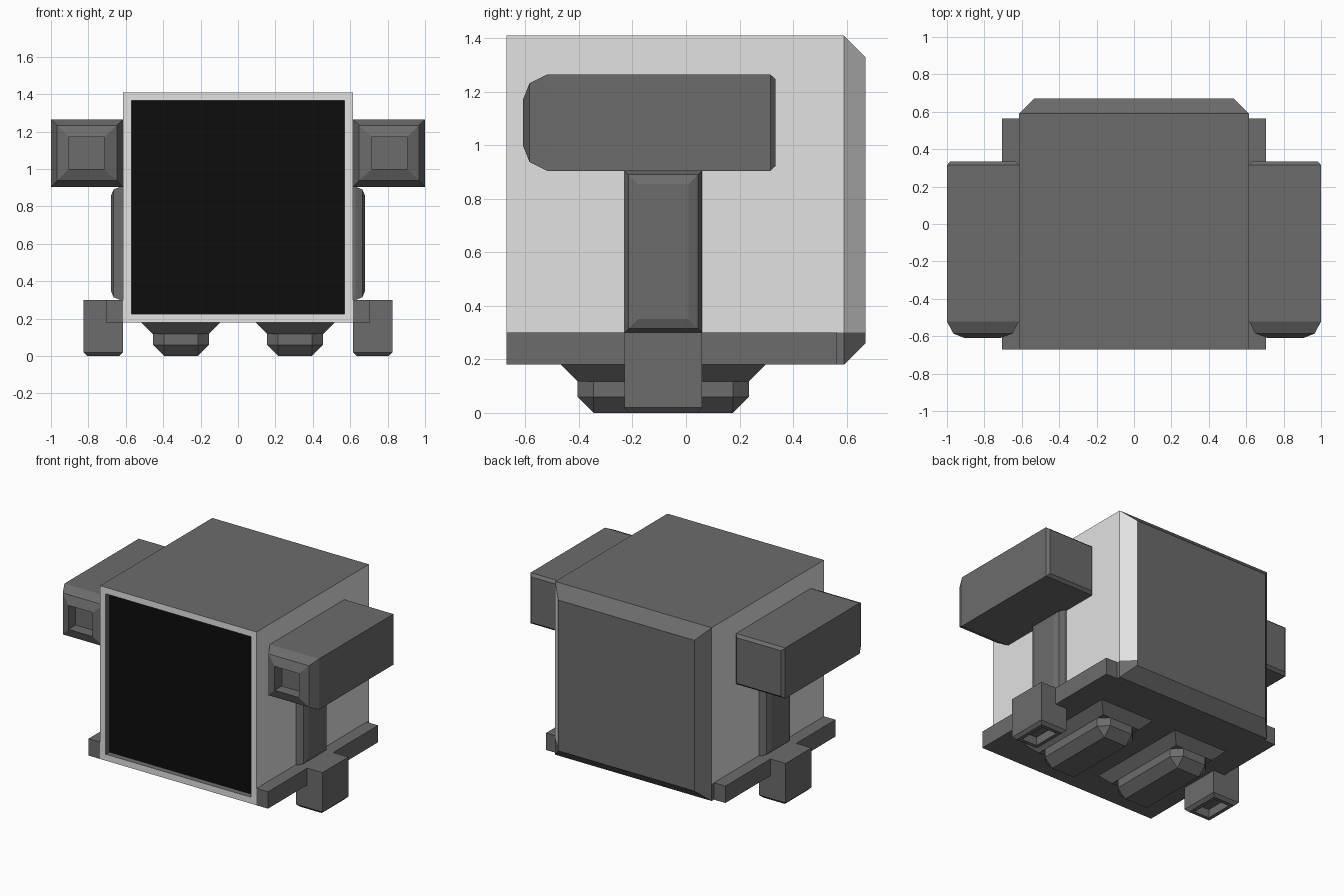
import bpy, bmesh

if "Cube" in bpy.data.objects:
    bpy.data.objects.remove(bpy.data.objects["Cube"])


def material(name, value):
    m = bpy.data.materials.new(name)
    m.diffuse_color = (value, value, value, 1)
    m.use_nodes = True
    m.node_tree.nodes["Principled BSDF"].inputs["Base Color"].default_value = m.diffuse_color
    return m


DARK = material("dark grey", 0.15)
LIGHT = material("light grey", 0.76)
BLACK = material("screen black", 0.004)


def loft(rings, axis):
    """Join rectangles (position, a0, a1, b0, b1) along y or z into a closed solid."""
    bm = bmesh.new()
    loops = []
    for p, a0, a1, b0, b1 in rings:
        corners = [(a0, b0), (a1, b0), (a1, b1), (a0, b1)]
        loops.append([bm.verts.new((a, p, b) if axis == "y" else (a, b, p)) for a, b in corners])
    for lo, hi in zip(loops, loops[1:]):
        for i in range(4):
            j = (i + 1) % 4
            bm.faces.new((lo[i], lo[j], hi[j], hi[i]))
    bm.faces.new(loops[0])
    bm.faces.new(loops[-1])
    bmesh.ops.recalc_face_normals(bm, faces=bm.faces[:])
    return bm


def bevel(bm, test, offset, segments=1):
    edges = [e for e in bm.edges if test(e)]
    bmesh.ops.bevel(bm, geom=edges, offset=offset, segments=segments,
                    profile=0.5, affect="EDGES", clamp_overlap=True)


def finish(bm, name, mirror=True, mats=(DARK,)):
    bm.normal_update()
    mesh = bpy.data.meshes.new(name)
    bm.to_mesh(mesh)
    bm.free()
    for m in mats:
        mesh.materials.append(m)
    ob = bpy.data.objects.new(name, mesh)
    bpy.context.collection.objects.link(ob)
    if mirror:
        ob.modifiers.new("mirror", "MIRROR").use_mirror_merge = False
    return ob


def inset(r, d):
    return (r[0] + d, r[1] - d, r[2] + d, r[3] - d)


# Body: recessed screen, front frame, bevelled back
outer = (-0.615, 0.615, 0.18, 1.41)
screen = inset(outer, 0.045)
body = loft([(-0.63, *screen), (-0.67, *screen), (-0.67, *outer),
             (0.59, *outer), (0.67, *inset(outer, 0.08))], "y")
bmesh.ops.bisect_plane(body, geom=body.verts[:] + body.edges[:] + body.faces[:],
                       plane_co=(0, 0, 0.3), plane_no=(0, 0, 1))
body.normal_update()
for f in body.faces:
    c, n = f.calc_center_median(), f.normal
    if n.y < -0.9:
        f.material_index = 2 if c.y > -0.65 else 1   # screen or frame
    elif c.z > 0.3 and abs(c.x) > 0.575 and (abs(n.x) > 0.9 or n.x > 0.6):
        f.material_index = 1                         # side panels, one rear corner
finish(body, "body", False, (DARK, LIGHT, BLACK))

# Side ledges along the base
finish(loft([(0.18, 0.615, 0.705, -0.67, 0.565), (0.3, 0.615, 0.705, -0.67, 0.565)], "z"),
       "side_ledges")

# Side pods with hollow fronts
pod = (0.615, 1.0, 0.905, 1.265)
hole = (0.715, 0.905, 1.0, 1.17)
finish(loft([(-0.53, *hole), (-0.61, *hole), (-0.585, *inset(pod, 0.033)),
             (-0.52, *pod), (0.315, *pod), (0.335, *inset(pod, 0.018))], "y"), "side_pods")

# Posts between pods and feet, rounded on the outside
post = loft([(0.3, 0.615, 0.68, -0.23, 0.06), (0.905, 0.615, 0.68, -0.23, 0.06)], "z")
bevel(post, lambda e: all(v.co.x > 0.67 for v in e.verts), 0.05, 2)
finish(post, "side_posts")

# Feet with hollow undersides
foot = (0.615, 0.825, -0.23, 0.06)
finish(loft([(0.3, *foot), (0.02, *foot), (0.0, *inset(foot, 0.02)),
             (0.0, *inset(foot, 0.045)), (0.06, *inset(foot, 0.045))], "z"), "side_feet")

# Flared mounts under the body
rect = (0.155, 0.455, -0.405, 0.235)
finish(loft([(0.18, *inset(rect, -0.062)), (0.118, *rect)], "z"), "skid_mounts")

# Skids with cut corners
skid = loft([(0.125, *rect), (0.0, *rect)], "z")
bevel(skid, lambda e: any(v.co.z < 0.05 for v in e.verts), 0.06)
finish(skid, "skids")
